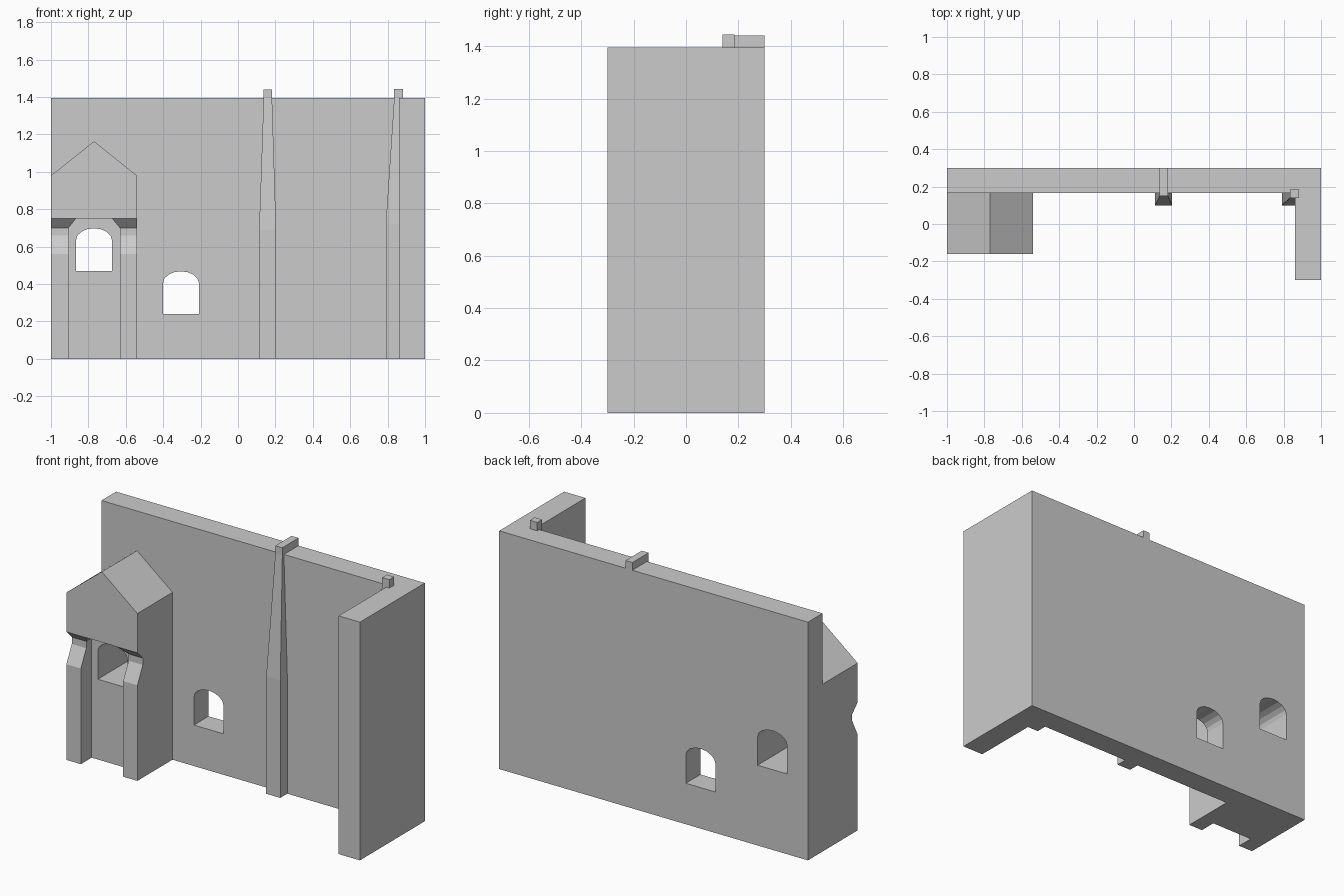
import bpy, bmesh, math
from mathutils import Vector

if "Cube" in bpy.data.objects:
    bpy.data.objects.remove(bpy.data.objects["Cube"])


def loft(name, rings):
    """Closed solid through a list of equally long point rings."""
    bm = bmesh.new()
    vs = [[bm.verts.new(Vector(p)) for p in r] for r in rings]
    n = len(vs[0])
    bm.faces.new(vs[0])
    bm.faces.new(vs[-1])
    for a, b in zip(vs, vs[1:]):
        for i in range(n):
            j = (i + 1) % n
            bm.faces.new((a[i], a[j], b[j], b[i]))
    bmesh.ops.recalc_face_normals(bm, faces=bm.faces)
    me = bpy.data.meshes.new(name)
    bm.to_mesh(me)
    bm.free()
    ob = bpy.data.objects.new(name, me)
    bpy.context.collection.objects.link(ob)
    return ob


def prism(name, pts, axis, lo, hi):
    """Extrude a 2D profile along the given axis (0=x, 1=y, 2=z)."""
    def place(p, d):
        q = list(p)
        q.insert(axis, d)
        return q
    return loft(name, [[place(p, d) for p in pts] for d in (lo, hi)])


def rect(x0, x1, y0, y1, z):
    return [(x0, y0, z), (x1, y0, z), (x1, y1, z), (x0, y1, z)]


def boolean(target, tool, op):
    """Combine the tool into the target, then remove the tool."""
    m = target.modifiers.new(op, 'BOOLEAN')
    m.operation, m.object, m.solver = op, tool, 'EXACT'
    bpy.context.view_layer.objects.active = target
    bpy.ops.object.modifier_apply(modifier=m.name)
    bpy.data.objects.remove(tool, do_unlink=True)


TOP, FACE = 1.395, 0.165

# L-shaped wall
wall = prism("wall", [(-1, 0.3), (-1, FACE), (0.862, FACE), (0.862, -0.3),
                      (1, -0.3), (1, 0.3)], 2, 0, TOP)

# Gabled porch: recess between the piers, notch across the piers
porch = prism("porch", [(-1, 0), (-0.54, 0), (-0.54, 0.98), (-0.77, 1.163),
                        (-1, 0.98)], 1, -0.16, 0.22)
recess = prism("recess_cutter", [(-0.906, -0.1), (-0.632, -0.1), (-0.632, 0.70),
                                 (-0.674, 0.75), (-0.866, 0.75), (-0.906, 0.70)],
               1, -0.3, -0.06)
boolean(porch, recess, 'DIFFERENCE')
notch = prism("notch_cutter", [(-0.21, 0.46), (-0.11, 0.66), (-0.11, 0.70),
                               (-0.21, 0.80)], 0, -1.1, -0.4)
boolean(porch, notch, 'DIFFERENCE')
boolean(wall, porch, 'UNION')

# Arched window openings
for cx, sill in ((-0.77, 0.47), (-0.305, 0.24)):
    arch = [(cx + 0.096 * math.cos(a), sill + 0.165 + 0.063 * math.sin(a))
            for a in (math.pi * i / 8 for i in range(9))]
    window = prism("window_cutter", [(cx - 0.096, sill), (cx + 0.096, sill)] + arch,
                   1, -0.5, 0.5)
    boolean(wall, window, 'DIFFERENCE')

# Tapered pilasters with small caps: one on the wall, one in the corner
loft("middle_pilaster", [rect(0.113, 0.204, 0.10, 0.18, 0),
                         rect(0.113, 0.204, 0.10, 0.18, 0.69),
                         rect(0.137, 0.182, 0.15, 0.18, TOP)])
loft("middle_cap", [rect(0.137, 0.182, 0.15, 0.30, z) for z in (TOP, 1.44)])
loft("corner_pilaster", [rect(0.79, 0.88, 0.10, 0.185, 0),
                         rect(0.79, 0.88, 0.10, 0.185, 0.72),
                         rect(0.835, 0.882, 0.14, 0.185, TOP)])
loft("corner_cap", [rect(0.835, 0.882, 0.14, 0.185, z) for z in (TOP, 1.444)])
